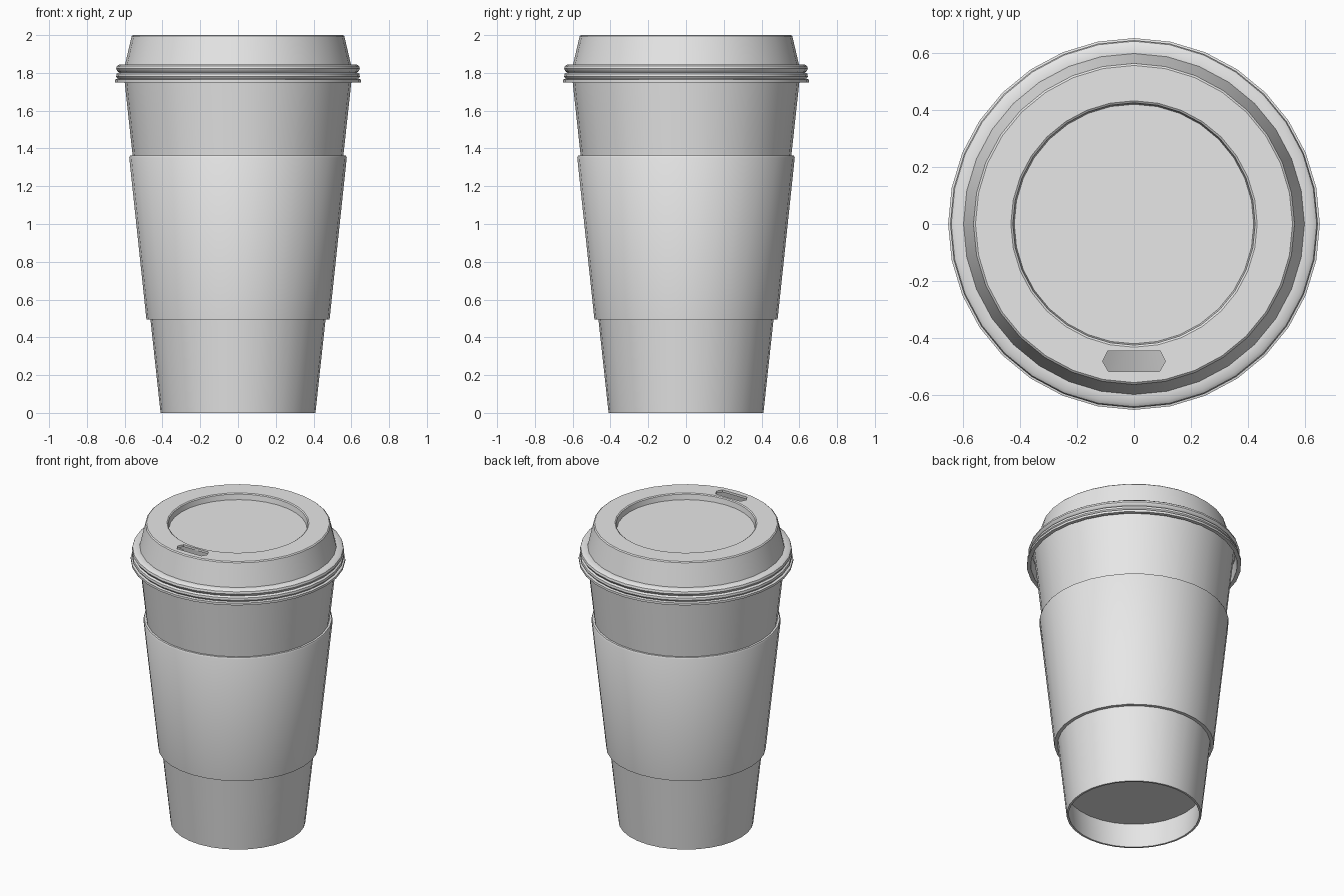
import bpy
import bmesh
from math import radians

SIDES = 32

cube = bpy.data.objects.get("Cube")
if cube:
    bpy.data.objects.remove(cube, do_unlink=True)

# One plain grey for the whole cup
grey = bpy.data.materials.new("plain grey")
grey.use_nodes = True
colour = (0.8, 0.8, 0.8, 1.0)
grey.diffuse_color = colour
grey.node_tree.nodes["Principled BSDF"].inputs["Base Color"].default_value = colour


def add_object(name, bm):
    bmesh.ops.recalc_face_normals(bm, faces=bm.faces)
    mesh = bpy.data.meshes.new(name)
    bm.to_mesh(mesh)
    bm.free()
    mesh.materials.append(grey)
    obj = bpy.data.objects.new(name, mesh)
    bpy.context.collection.objects.link(obj)
    return obj


def select(obj):
    bpy.ops.object.select_all(action="DESELECT")
    obj.select_set(True)
    bpy.context.view_layer.objects.active = obj


def smooth(obj):
    select(obj)
    bpy.ops.object.shade_smooth_by_angle(angle=radians(35))


def lathe(name, profile, closed=False):
    """Turn a (radius, height) profile around the z axis."""
    bm = bmesh.new()
    verts = [bm.verts.new((r, 0, z)) for r, z in profile]
    edges = [bm.edges.new(pair) for pair in zip(verts, verts[1:])]
    if closed:
        edges.append(bm.edges.new((verts[-1], verts[0])))
    bmesh.ops.spin(bm, geom=verts + edges, cent=(0, 0, 0), axis=(0, 0, 1),
                   angle=radians(360), steps=SIDES, use_merge=False)
    bmesh.ops.remove_doubles(bm, verts=bm.verts, dist=0.0005)
    return add_object(name, bm)


def wall(z):
    """Outer radius of the tapered cup at a height."""
    return 0.41 + 0.19 * z / 1.75


# Cup with a raised floor and an open hollow under it
cup = lathe("cup", [
    (0, 0.17), (wall(0.17) - 0.015, 0.17), (wall(0) - 0.013, 0),
    (wall(0), 0), (wall(1.82), 1.82), (wall(1.82) - 0.015, 1.82),
    (wall(0.19) - 0.015, 0.19), (0, 0.19)])
smooth(cup)

# Cardboard sleeve with a softened top edge
sleeve = lathe("sleeve", [
    (wall(0.495) - 0.002, 0.495), (0.485, 0.495), (0.576, 1.352),
    (0.571, 1.362), (wall(1.36) - 0.002, 1.362)], closed=True)
smooth(sleeve)

# Lid: sunken centre, sloped side, rolled rim, hollow underside
lid = lathe("lid", [
    (0, 1.96), (0.42, 1.96), (0.425, 1.995), (0.432, 2.0),
    (0.556, 2.0), (0.563, 1.994), (0.598, 1.845),
    (0.628, 1.845), (0.641, 1.836), (0.645, 1.822), (0.638, 1.808),
    (0.63, 1.803), (0.643, 1.795), (0.645, 1.78), (0.636, 1.768),
    (0.652, 1.765), (0.652, 1.75), (0.628, 1.75), (0.618, 1.828),
    (0.584, 1.83), (0.548, 1.985), (0.44, 1.985), (0.434, 1.945),
    (0, 1.945)])

# Drinking slot cut through the front of the lid
bm = bmesh.new()
outline = [(-0.11, -0.482), (-0.09, -0.517), (0.09, -0.517),
           (0.11, -0.482), (0.092, -0.445), (-0.092, -0.445)]
base = bm.faces.new([bm.verts.new((x, y, 1.9)) for x, y in outline])
top = bmesh.ops.extrude_face_region(bm, geom=[base])["geom"]
bmesh.ops.translate(bm, vec=(0, 0, 0.2),
                    verts=[v for v in top if isinstance(v, bmesh.types.BMVert)])
cutter = add_object("slot_cutter", bm)
cutter.hide_render = True
cut = lid.modifiers.new("slot", "BOOLEAN")
cut.operation = "DIFFERENCE"
cut.object = cutter
select(lid)
bpy.ops.object.modifier_apply(modifier=cut.name)
bpy.data.objects.remove(cutter, do_unlink=True)
smooth(lid)
